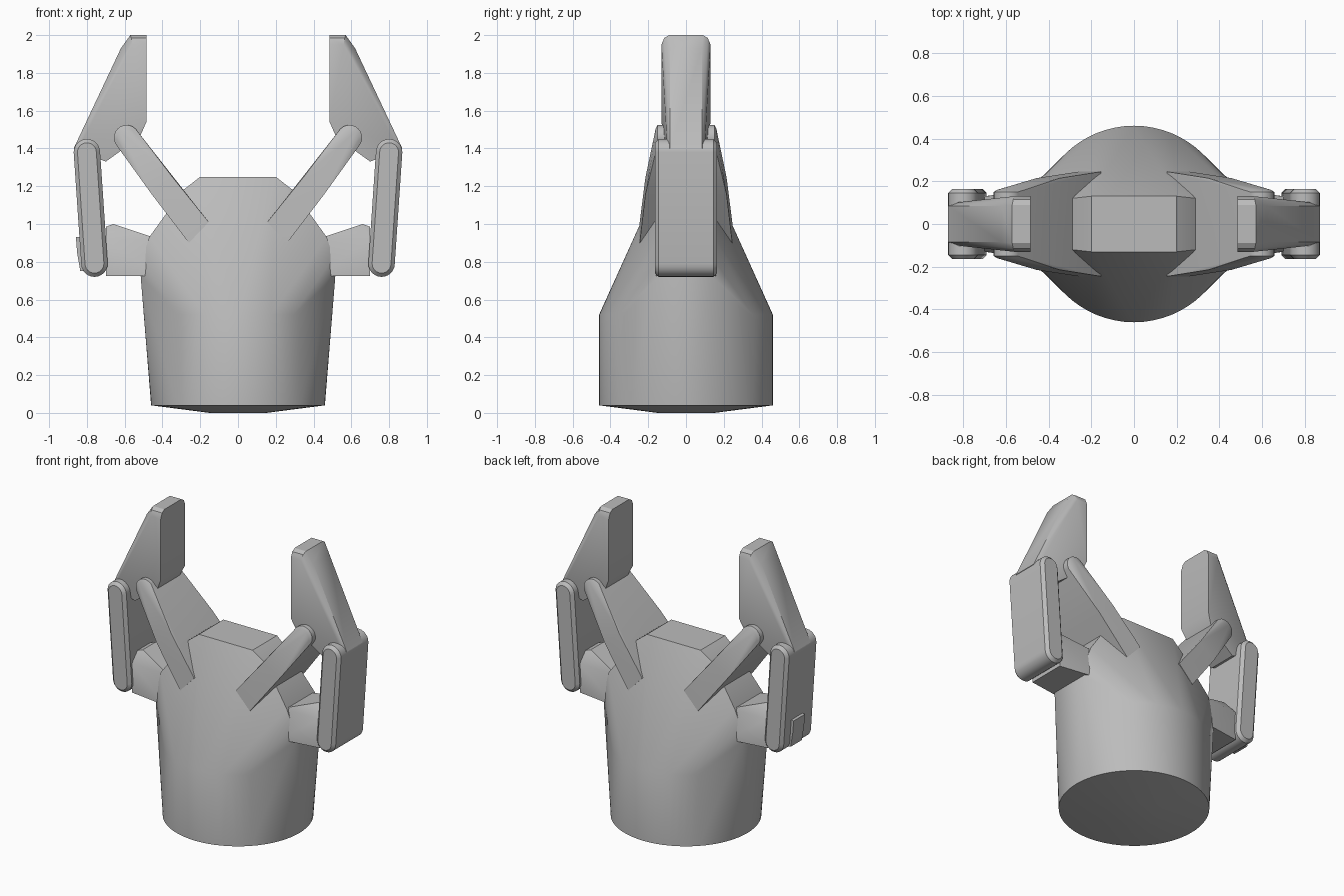
import bpy, bmesh
from math import cos, sin, pi, radians

cube = bpy.data.objects.get("Cube")
if cube:
    bpy.data.objects.remove(cube)

GREY = (0.5, 0.5, 0.5, 1)
grey = bpy.data.materials.new("plain grey")
grey.use_nodes = True
grey.diffuse_color = GREY
grey.node_tree.nodes["Principled BSDF"].inputs["Base Color"].default_value = GREY


def hull(name, points, angle=30):
    """Convex solid around the given points."""
    bm = bmesh.new()
    for p in points:
        bm.verts.new(p)
    bmesh.ops.remove_doubles(bm, verts=bm.verts, dist=0.0005)
    bmesh.ops.convex_hull(bm, input=bm.verts)
    loose = [v for v in bm.verts if not v.link_faces]
    bmesh.ops.delete(bm, geom=loose, context='VERTS')
    bmesh.ops.dissolve_limit(bm, angle_limit=radians(0.5), verts=bm.verts, edges=bm.edges)
    bmesh.ops.recalc_face_normals(bm, faces=bm.faces)
    mesh = bpy.data.meshes.new(name)
    bm.to_mesh(mesh)
    bm.free()
    mesh.materials.append(grey)
    obj = bpy.data.objects.new(name, mesh)
    bpy.context.collection.objects.link(obj)
    bpy.ops.object.select_all(action='DESELECT')
    obj.select_set(True)
    bpy.context.view_layer.objects.active = obj
    bpy.ops.object.shade_smooth_by_angle(angle=radians(angle))
    return obj


def ring(radius, z, n=64):
    return [(radius * cos(2 * pi * i / n), radius * sin(2 * pi * i / n), z) for i in range(n)]


def disc(x, z, r, y, n=24):
    """Circle in the XZ plane, repeated at +y and -y."""
    return [(x + r * cos(2 * pi * i / n), t, z + r * sin(2 * pi * i / n))
            for i in range(n) for t in (y, -y)]


def both_y(rows):
    return [(x, t, z) for x, y, z in rows for t in (y, -y)]


def side_points(points, s):
    return [(s * x, y, z) for x, y, z in points]


# Body: round base lofted into a wedge with flat shoulders
shoulder = both_y([(0.515, 0.14, 0.72), (0.505, 0.14, 0.82), (0.47, 0.15, 0.93),
                   (0.29, 0.12, 1.18), (0.2, 0.13, 1.25)])
body = ring(0.46, 0.04) + ring(0.15, 0)
body += [p for p in ring(0.46, 0.52) if abs(p[0]) < 0.35]
body += shoulder + side_points(shoulder, -1)
hull("body", body)

# Inner arm: square root, rounded tip, narrowing in depth
inner_arm = both_y([(0.26, 0.245, 0.9), (0.155, 0.245, 1.01),
                    (0.455, 0.215, 1.155), (0.345, 0.215, 1.245)])
inner_arm += disc(0.59, 1.457, 0.067, 0.15) + disc(0.59, 1.457, 0.05, 0.16)

# Outer bar: slab with rounded ends and softened rims
outer_bar = []
for x, z in ((0.8, 1.38), (0.76, 0.79)):
    outer_bar += disc(x, z, 0.07, 0.145) + disc(x, z, 0.05, 0.165)

# Lower link between body and outer bar
lower_link = both_y([(0.42, 0.17, 0.725), (0.42, 0.14, 0.92), (0.7, 0.13, 0.725),
                     (0.66, 0.07, 1.0), (0.7, 0.07, 0.985), (0.7, 0.13, 0.92)])

# Fingertip: wide gripping pad tapering to a narrow back
fingertip = both_y([(0.485, 0.13, 1.54), (0.485, 0.13, 1.95), (0.485, 0.115, 1.985),
                    (0.485, 0.09, 2.0), (0.56, 0.13, 1.95), (0.565, 0.115, 1.985),
                    (0.57, 0.09, 2.0), (0.62, 0.085, 1.93), (0.87, 0.085, 1.4),
                    (0.84, 0.1, 1.41), (0.7, 0.1, 1.33), (0.52, 0.115, 1.46)])

for s, side in ((1, "left"), (-1, "right")):
    hull(side + "_inner_arm", side_points(inner_arm, s))
    hull(side + "_outer_bar", side_points(outer_bar, s), 40)
    hull(side + "_lower_link", side_points(lower_link, s))
    hull(side + "_fingertip", side_points(fingertip, s))

# Small tab showing through the right bar only
hull("right_link_tab", [(x, y, z) for y in (-0.04, 0.08)
                        for x, z in ((-0.78, 0.75), (-0.835, 0.75), (-0.852, 0.85),
                                     (-0.858, 0.93), (-0.78, 0.94))])
